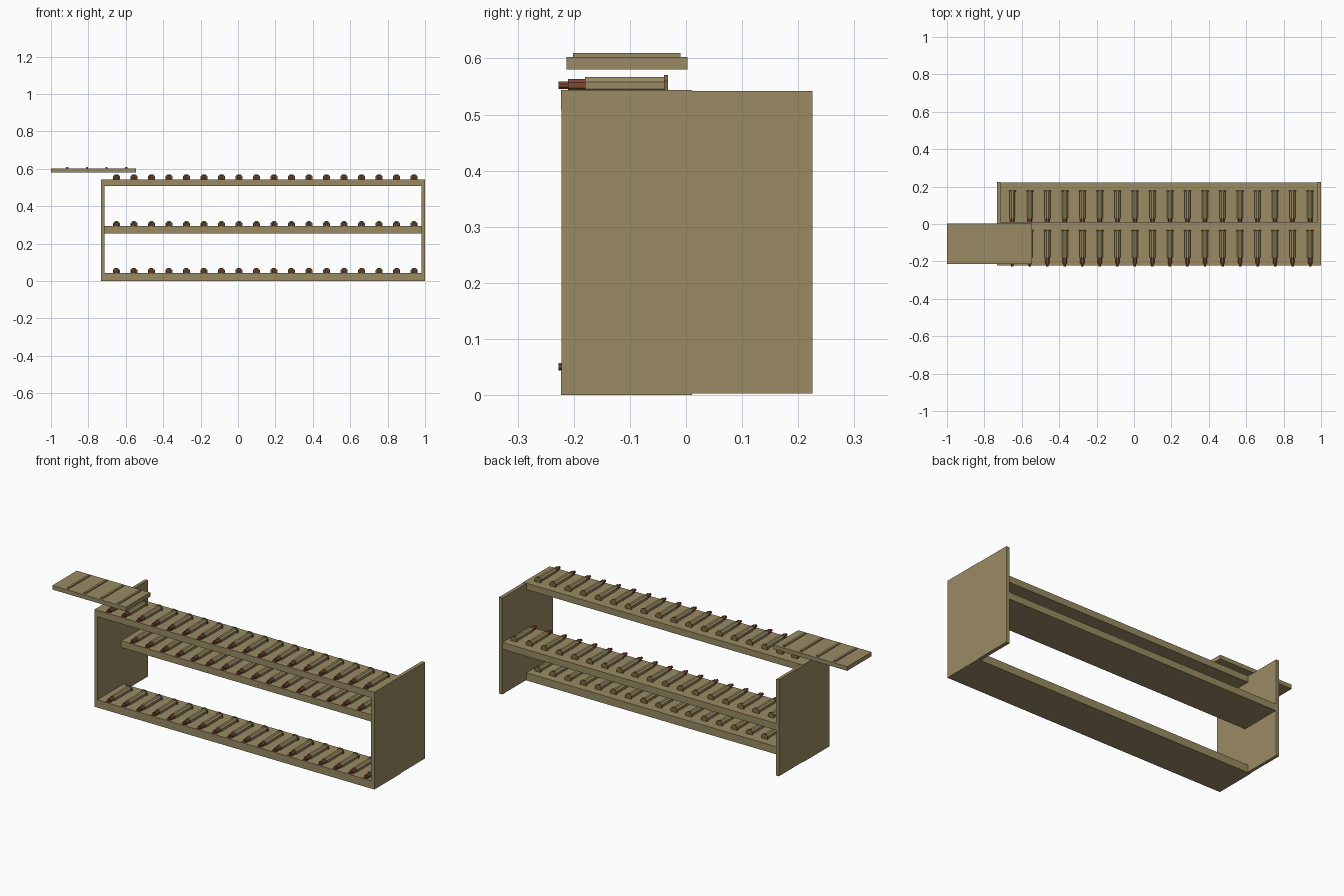
import bpy, bmesh, math

if "Cube" in bpy.data.objects:
    bpy.data.objects.remove(bpy.data.objects["Cube"], do_unlink=True)


def material(name, rgb):
    m = bpy.data.materials.new(name)
    m.use_nodes = True
    col = (*rgb, 1.0)
    m.diffuse_color = col
    m.node_tree.nodes["Principled BSDF"].inputs["Base Color"].default_value = col
    return m


WOOD = material("olive_wood", (0.32, 0.26, 0.125))
BRASS = material("dark_brass", (0.22, 0.145, 0.045))
COPPER = material("copper", (0.21, 0.07, 0.033))


def add_object(name, mesh):
    ob = bpy.data.objects.new(name, mesh)
    bpy.context.scene.collection.objects.link(ob)
    return ob


def box(name, x, y, z, mat=WOOD):
    """Box from (min, max) pairs."""
    bm = bmesh.new()
    bmesh.ops.create_cube(bm, size=1)
    for v in bm.verts:
        v.co = [(r[0] + r[1]) / 2 + c * (r[1] - r[0]) for c, r in zip(v.co, (x, y, z))]
    mesh = bpy.data.meshes.new(name)
    bm.to_mesh(mesh)
    bm.free()
    mesh.materials.append(mat)
    return add_object(name, mesh)


# Side panels
box("right_panel", (-0.732, -0.715), (-0.222, 0.225), (0.003, 0.542))
box("left_panel", (0.98, 1.0), (-0.222, 0.225), (0.003, 0.542))

# Shelves: two along the front, one set back at mid height
box("bottom_shelf", (-0.732, 1.0), (-0.2225, 0.011), (0.0, 0.043))
box("top_shelf", (-0.732, 1.0), (-0.2225, 0.011), (0.508, 0.544))
box("middle_shelf", (-0.716, 0.981), (-0.012, 0.222), (0.255, 0.293))

# Cartridge: octagonal lathe along y, (distance from the rim end, radius, material)
PROFILE = [(0.0, 0.0205, 1), (0.007, 0.0205, 1), (0.007, 0.0163, 0), (0.148, 0.0163, 0),
           (0.148, 0.0128, 2), (0.178, 0.0128, 2), (0.178, 0.0072, 2), (0.195, 0.0072, 2)]
SIDES = 8


def cartridge_mesh():
    bm = bmesh.new()
    rings = []
    for d, r, _ in PROFILE:
        ring = []
        for i in range(SIDES):
            a = 2 * math.pi * (i + 0.5) / SIDES
            ring.append(bm.verts.new((r * math.cos(a), -d, r * math.sin(a))))
        rings.append(ring)
    for (a, b), step in zip(zip(rings, rings[1:]), PROFILE):
        for i in range(SIDES):
            j = (i + 1) % SIDES
            bm.faces.new((a[i], a[j], b[j], b[i])).material_index = step[2]
    bm.faces.new(rings[0]).material_index = 1
    bm.faces.new(rings[-1]).material_index = 2
    bmesh.ops.recalc_face_normals(bm, faces=bm.faces)
    mesh = bpy.data.meshes.new("cartridge")
    bm.to_mesh(mesh)
    bm.free()
    for m in (WOOD, BRASS, COPPER):
        mesh.materials.append(m)
    return mesh


# One row of cartridges lying on each shelf
cartridge = cartridge_mesh()
for name, y, z in (("bottom_cartridge_row", -0.032, 0.051),
                   ("top_cartridge_row", -0.032, 0.552),
                   ("middle_cartridge_row", 0.178, 0.301)):
    row = add_object(name, cartridge)
    row.location = (-0.65, y, z)
    arr = row.modifiers.new("row", 'ARRAY')
    arr.count = 18
    arr.use_relative_offset = False
    arr.use_constant_offset = True
    arr.constant_offset_displace = (0.0936, 0, 0)

# Loose plate above the right end with four raised strips
box("plate", (-1.0, -0.545), (-0.213, 0.003), (0.58, 0.603))
for i in range(4):
    x = -0.913 + i * 0.105
    box(f"plate_strip_{i + 1}", (x - 0.006, x + 0.006), (-0.201, -0.01), (0.602, 0.61))
